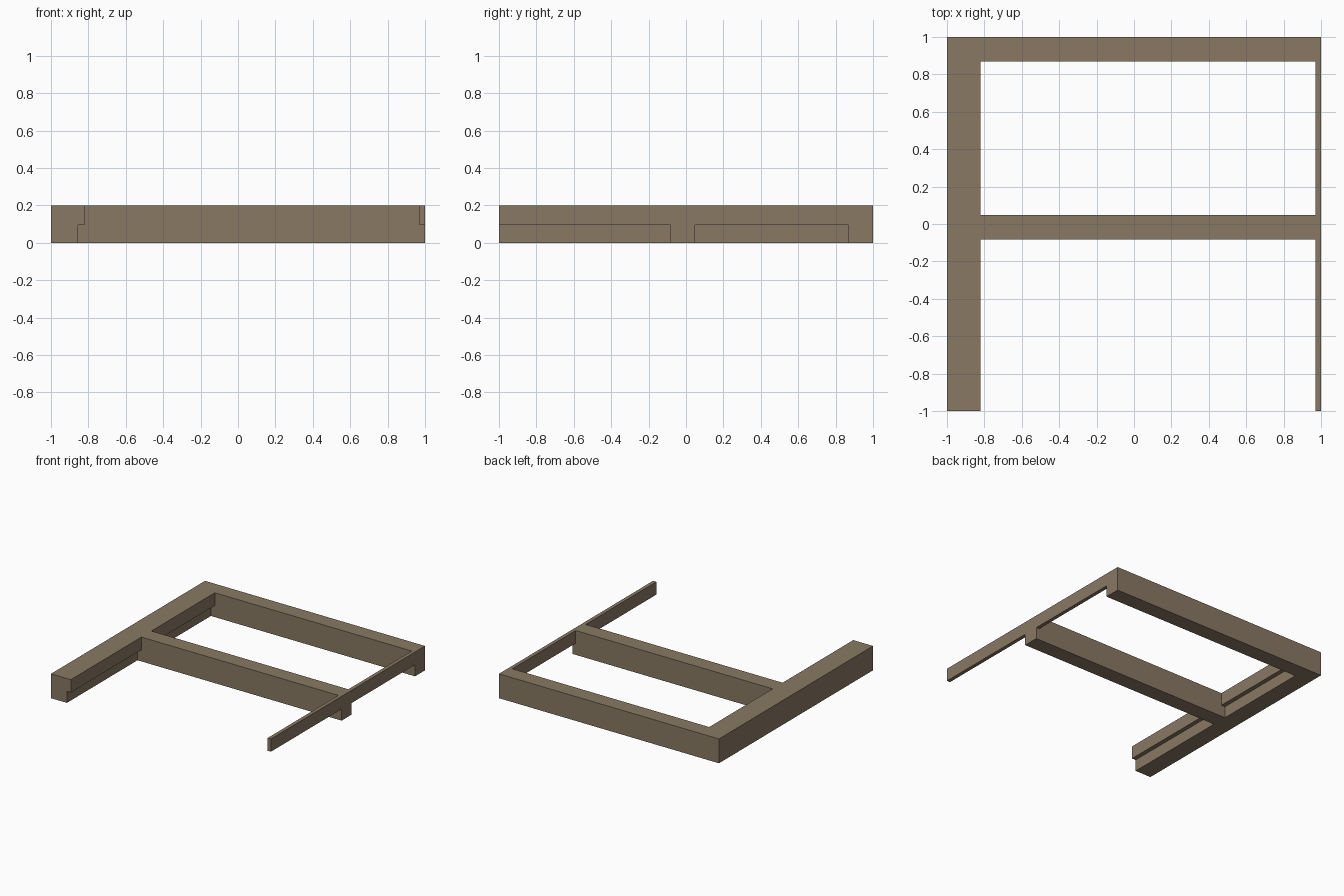
import bpy, bmesh

if "Cube" in bpy.data.objects:
    bpy.data.objects.remove(bpy.data.objects["Cube"])

# Single flat colour
wood = bpy.data.materials.new("brown_wood")
wood.diffuse_color = (0.25, 0.19, 0.125, 1)
wood.use_nodes = True
wood.node_tree.nodes["Principled BSDF"].inputs["Base Color"].default_value = wood.diffuse_color

# Beams as boxes: (x0, x1, y0, y1, z0, z1)
STEP, TOP = 0.095, 0.2
BEAMS = [
    (-1, -0.855, -1, 1, 0, TOP),        # left beam
    (-1, -0.82, -1, 1, STEP, TOP),      # overhanging lip of left beam
    (0.97, 1, -1, 1, STEP, TOP),        # thin raised right rail
    (-1, 1, 0.87, 1, 0, TOP),           # back beam
    (-1, 1, -0.083, 0.047, 0, TOP),     # middle beam
]


def fuse_boxes(name, boxes, material):
    """Fuse boxes into one closed mesh, keeping only the outer faces."""
    cuts = [sorted({b[2 * a + s] for b in boxes for s in (0, 1)}) for a in range(3)]

    def solid(cell):
        if any(c < 0 or c >= len(cuts[a]) - 1 for a, c in enumerate(cell)):
            return False
        mid = [(cuts[a][c] + cuts[a][c + 1]) / 2 for a, c in enumerate(cell)]
        return any(all(b[2 * a] < mid[a] < b[2 * a + 1] for a in range(3)) for b in boxes)

    bm = bmesh.new()
    verts = {}

    def vert(idx):
        if idx not in verts:
            verts[idx] = bm.verts.new([cuts[a][i] for a, i in enumerate(idx)])
        return verts[idx]

    nx, ny, nz = (len(c) - 1 for c in cuts)
    for cell in ((i, j, k) for i in range(nx) for j in range(ny) for k in range(nz)):
        if not solid(cell):
            continue
        for axis in range(3):
            for side in (0, 1):
                near = list(cell)
                near[axis] += 2 * side - 1
                if solid(near):
                    continue
                u, v = (axis + 1) % 3, (axis + 2) % 3
                ring = []
                for du, dv in ((0, 0), (1, 0), (1, 1), (0, 1)):
                    p = list(cell)
                    p[axis] += side
                    p[u] += du
                    p[v] += dv
                    ring.append(vert(tuple(p)))
                bm.faces.new(ring if side else ring[::-1])

    # Merge the flat cells into clean faces
    bmesh.ops.dissolve_limit(bm, angle_limit=0.01, verts=bm.verts[:], edges=bm.edges[:])
    mesh = bpy.data.meshes.new(name)
    bm.to_mesh(mesh)
    bm.free()
    mesh.materials.append(material)
    obj = bpy.data.objects.new(name, mesh)
    bpy.context.collection.objects.link(obj)
    return obj


fuse_boxes("beam_frame", BEAMS, wood)
